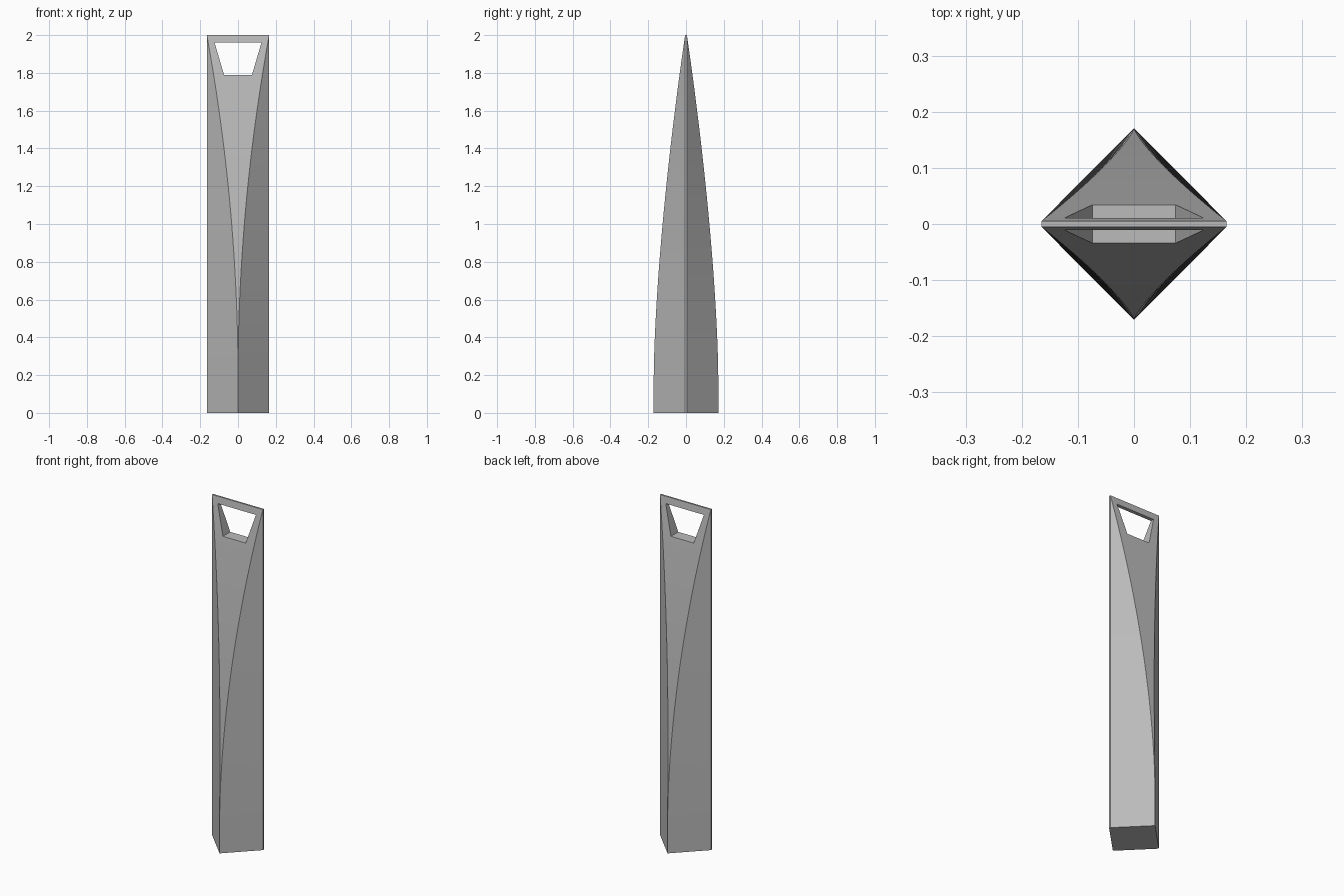
import bpy
import bmesh
import math

cube = bpy.data.objects.get("Cube")
if cube:
    bpy.data.objects.remove(cube, do_unlink=True)

HALF_X, HALF_Y, EDGE = 0.165, 0.171, 0.005
BASE, TOP, STEPS = 0.18, 2.0, 32

stone = bpy.data.materials.new("grey")
stone.use_nodes = True
grey = (0.5, 0.5, 0.5, 1)
stone.diffuse_color = grey
stone.node_tree.nodes["Principled BSDF"].inputs["Base Color"].default_value = grey


def loft(name, rings):
    """Closed solid skinned through matching rings of points."""
    bm = bmesh.new()
    loops = [[bm.verts.new(p) for p in ring] for ring in rings]
    n = len(loops[0])
    for a, b in zip(loops, loops[1:]):
        for i in range(n):
            j = (i + 1) % n
            bm.faces.new((a[i], a[j], b[j], b[i]))
    bm.faces.new(loops[0][::-1])
    bm.faces.new(loops[-1])
    bmesh.ops.remove_doubles(bm, verts=bm.verts, dist=1e-5)
    bmesh.ops.recalc_face_normals(bm, faces=bm.faces)
    mesh = bpy.data.meshes.new(name)
    bm.to_mesh(mesh)
    bm.free()
    mesh.materials.append(stone)
    obj = bpy.data.objects.new(name, mesh)
    bpy.context.collection.objects.link(obj)
    return obj


def section(t, z):
    """Diamond whose front and back corners open into a wide blade."""
    x = HALF_X * t ** 2
    y = HALF_Y - (HALF_Y - EDGE) * t ** 1.58
    return [(-x, -y, z), (x, -y, z), (HALF_X, -EDGE, z), (HALF_X, EDGE, z),
            (x, y, z), (-x, y, z), (-HALF_X, EDGE, z), (-HALF_X, -EDGE, z)]


# Tower: straight diamond base, then the tapering curved shaft
rings = [section(0, 0)]
for i in range(STEPS + 1):
    t = i / STEPS
    rings.append(section(t, BASE + (TOP - BASE) * t))
tower = loft("tower", rings)

# Trapezoid opening through the crown
cutter = loft("opening_cutter", [
    [(-0.074, y, 1.79), (0.074, y, 1.79), (0.124, y, 1.96), (-0.124, y, 1.96)]
    for y in (-0.3, 0.3)])
cut = tower.modifiers.new("opening", 'BOOLEAN')
cut.operation = 'DIFFERENCE'
cut.solver = 'EXACT'
cut.object = cutter
bpy.ops.object.select_all(action='DESELECT')
tower.select_set(True)
bpy.context.view_layer.objects.active = tower
bpy.ops.object.modifier_apply(modifier=cut.name)
bpy.data.objects.remove(cutter, do_unlink=True)
bpy.ops.object.shade_smooth_by_angle(angle=math.radians(20))
